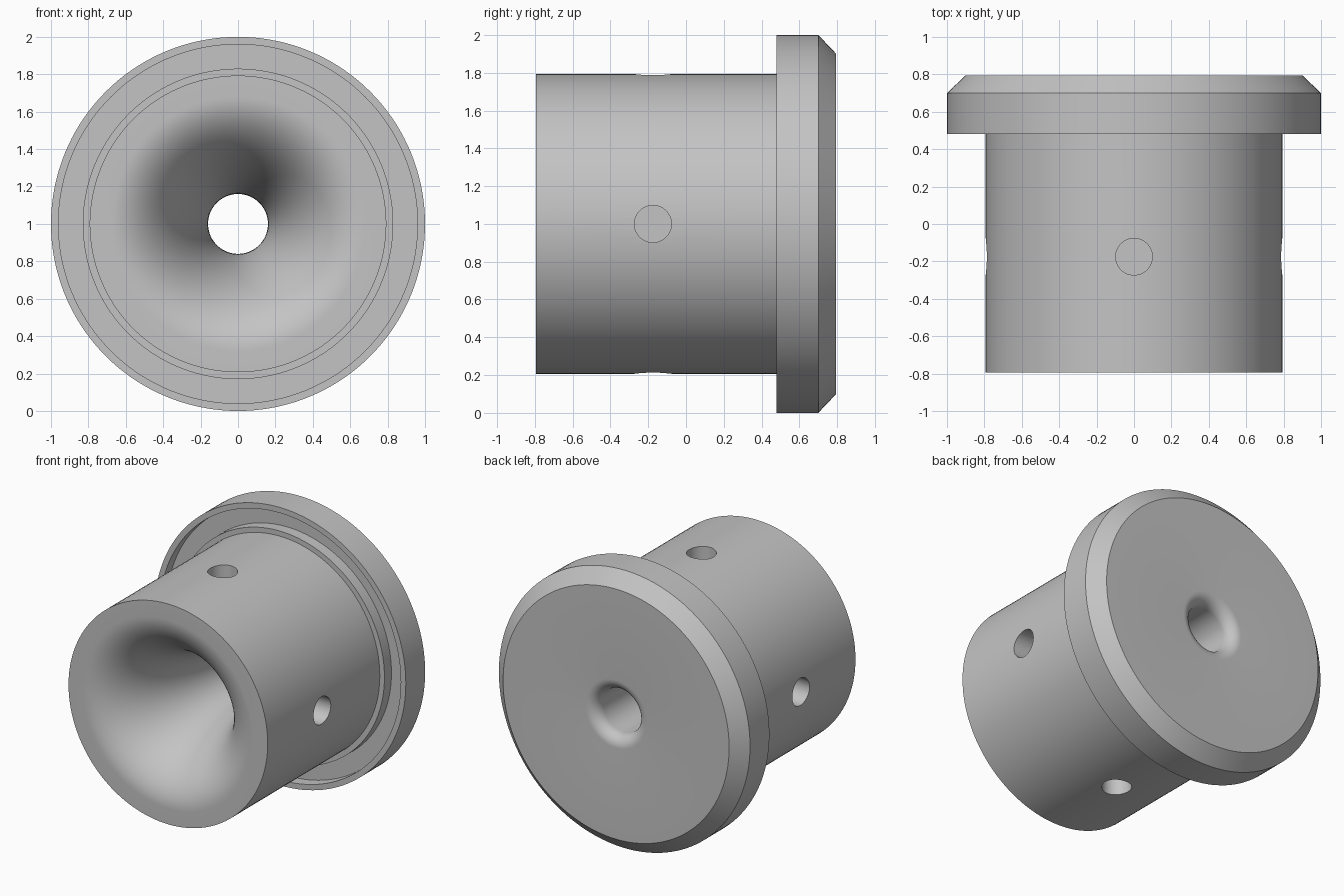
import bpy, bmesh
from math import sin, cos, pi, radians
from mathutils import Matrix, Vector

cube = bpy.data.objects.get("Cube")
if cube:
    bpy.data.objects.remove(cube, do_unlink=True)

SEGMENTS = 144
AXIS_Z = 1.0
FRONT, BACK = -0.795, 0.795
BODY_R, BORE_R = 0.793, 0.16

metal = bpy.data.materials.new("plain_grey")
grey = (0.55, 0.55, 0.55, 1)
metal.diffuse_color = grey
metal.use_nodes = True
metal.node_tree.nodes["Principled BSDF"].inputs["Base Color"].default_value = grey


def arc(centre_r, centre_y, rad_r, rad_y, start, end, steps):
    """Points of an elliptical arc in the (radius, y) plane."""
    angles = [start + (end - start) * i / steps for i in range(steps + 1)]
    return [(centre_r + rad_r * cos(a), centre_y + rad_y * sin(a)) for a in angles]


def lathe(name, profile):
    """Turn a closed (radius, y) outline around the horizontal axis."""
    bm = bmesh.new()
    rings = []
    for i in range(SEGMENTS):
        a = 2 * pi * i / SEGMENTS
        rings.append([bm.verts.new((r * cos(a), y, AXIS_Z + r * sin(a))) for r, y in profile])
    n = len(profile)
    for i, ring in enumerate(rings):
        following = rings[(i + 1) % SEGMENTS]
        for j in range(n):
            k = (j + 1) % n
            bm.faces.new((ring[j], ring[k], following[k], following[j]))
    bmesh.ops.recalc_face_normals(bm, faces=bm.faces)
    mesh = bpy.data.meshes.new(name)
    bm.to_mesh(mesh)
    bm.free()
    mesh.materials.append(metal)
    obj = bpy.data.objects.new(name, mesh)
    bpy.context.collection.objects.link(obj)
    return obj


# Outer outline: barrel, ring groove in the flange, chamfered flange
groove_y, flange_y, chamfer_y = 0.56, 0.48, 0.70
outline = [
    (BODY_R, FRONT), (BODY_R, flange_y),
    (0.83, flange_y), (0.83, groove_y), (0.96, groove_y), (0.96, flange_y),
    (1.0, flange_y), (1.0, chamfer_y), (0.9, BACK),
]
# Rounded rear mouth, straight throat, long flared front mouth
lip = 0.085
outline += arc(BORE_R + lip, BACK - lip, lip, lip, pi / 2, pi, 10)
flare_r, flare_len = 0.52, 1.15
outline += arc(BORE_R + flare_r, FRONT + flare_len, flare_r, flare_len, pi, 1.5 * pi, 40)

body = lathe("flanged_nozzle", outline)

# Four blind holes drilled around the barrel
hole_r, hole_y, hole_depth = 0.098, -0.175, 0.3
bm = bmesh.new()
for i in range(4):
    out = Vector((cos(i * pi / 2), 0, sin(i * pi / 2)))
    place = Matrix.Translation(Vector((0, hole_y, AXIS_Z)) + out * BODY_R)
    turn = out.to_track_quat('Z', 'Y').to_matrix().to_4x4()
    bmesh.ops.create_cone(bm, cap_ends=True, segments=48, radius1=hole_r, radius2=hole_r,
                          depth=2 * hole_depth, matrix=place @ turn)
drill_mesh = bpy.data.meshes.new("hole_cutters")
bm.to_mesh(drill_mesh)
bm.free()
drill_mesh.materials.append(metal)
drills = bpy.data.objects.new("hole_cutters", drill_mesh)
drills.hide_render = True
bpy.context.collection.objects.link(drills)

cut = body.modifiers.new("side_holes", 'BOOLEAN')
cut.operation = 'DIFFERENCE'
cut.solver = 'EXACT'
cut.object = drills

bpy.ops.object.select_all(action='DESELECT')
body.select_set(True)
bpy.context.view_layer.objects.active = body
bpy.ops.object.modifier_apply(modifier=cut.name)
bpy.data.objects.remove(drills, do_unlink=True)
bpy.ops.object.shade_smooth_by_angle(angle=radians(30))
